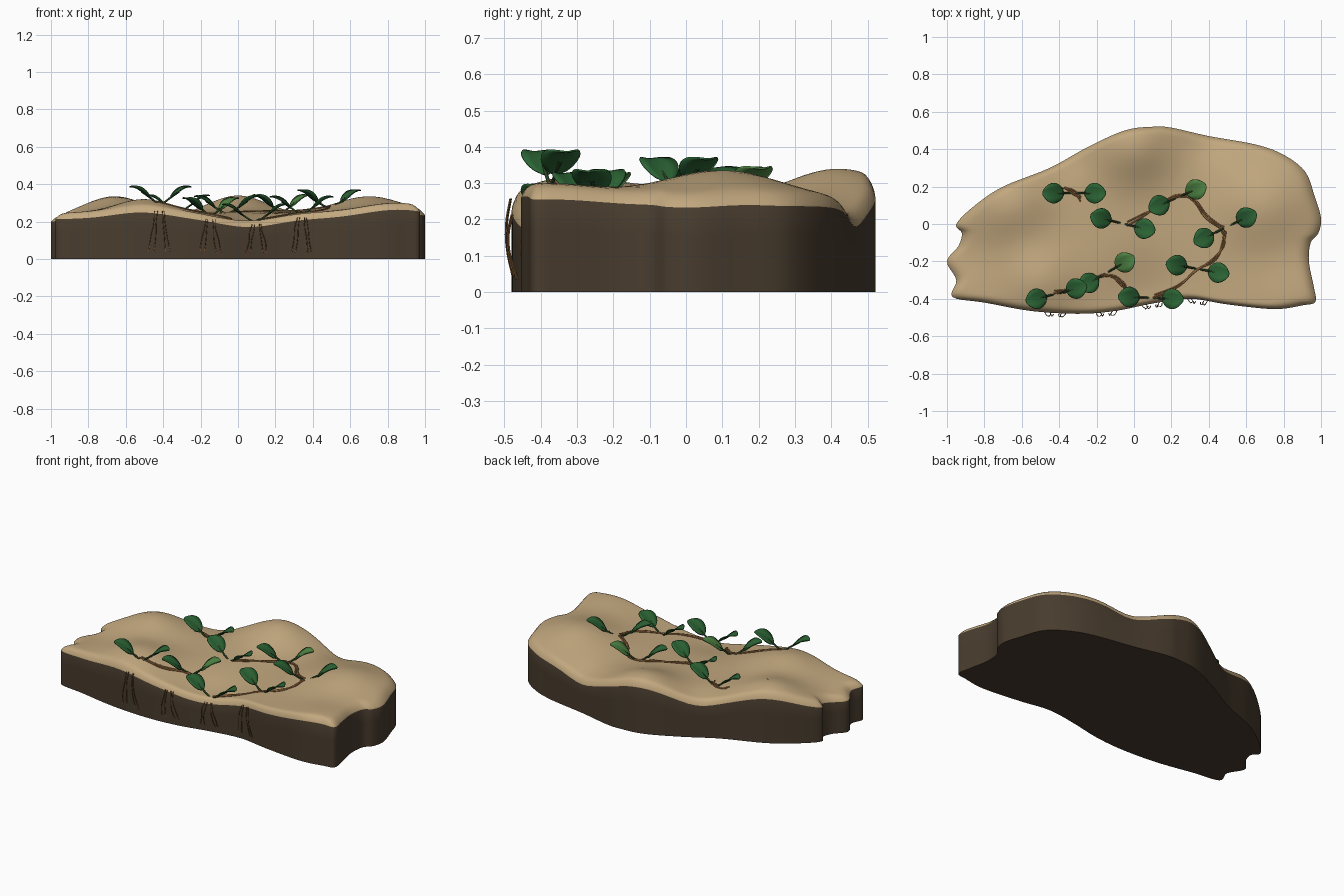
import bpy, bmesh, math, random
from mathutils import Vector

random.seed(4)
cube = bpy.data.objects.get("Cube")
if cube:
    bpy.data.objects.remove(cube)


def material(name, rgb):
    m = bpy.data.materials.new(name)
    m.use_nodes = True
    m.diffuse_color = (*rgb, 1)
    bsdf = m.node_tree.nodes["Principled BSDF"]
    bsdf.inputs["Base Color"].default_value = (*rgb, 1)
    bsdf.inputs["Roughness"].default_value = 0.9
    return m


SAND = material("sand", (0.54, 0.39, 0.21))
SOIL = material("dark soil", (0.065, 0.045, 0.027))
LEAF = material("leaf green", (0.025, 0.13, 0.035))
YOUNG = material("young leaf green", (0.08, 0.24, 0.06))
STEM = material("stem green", (0.02, 0.05, 0.015))
ROOT = material("root brown", (0.34, 0.16, 0.055))

# Shoreline outline, counter-clockwise from the front right-hand corner
OUTLINE = [(-.97, -.39), (-.8, -.42), (-.55, -.465), (-.3, -.48), (-.1, -.465),
           (.1, -.425), (.3, -.4), (.5, -.43), (.75, -.455), (.9, -.435),
           (.97, -.415), (.96, -.33), (.935, -.2), (.945, -.1), (.985, -.05),
           (1, .03), (.965, .15), (.915, .28), (.8, .37), (.65, .425),
           (.4, .47), (.2, .515), (.1, .52), (-.05, .5), (-.25, .41),
           (-.45, .3), (-.7, .2), (-.85, .1), (-.95, 0), (-.92, -.05),
           (-.94, -.12), (-1, -.2), (-.95, -.3)]

# Humps and hollows: x, y, height, radius
BUMPS = [(-.66, .1, .085, .2), (0, .42, .09, .2), (.7, .1, .085, .24),
         (-.5, -.3, .07, .2), (.05, -.4, -.045, .22), (.42, .5, -.04, .14),
         (-.35, .36, -.02, .12), (-.97, -.15, -.02, .15), (.85, -.4, .05, .25)]


def ground(x, y):
    return 0.25 + sum(a * math.exp(-((x - bx) ** 2 + (y - by) ** 2) / (r * r))
                      for bx, by, a, r in BUMPS)


def smooth_loop(points, steps):
    """Closed curve through the points."""
    n, out = len(points), []
    p = [Vector(q) for q in points]
    for i in range(n):
        a, b, c, d = (p[(i + k) % n] for k in (-1, 0, 1, 2))
        for s in range(steps):
            t = s / steps
            out.append(0.5 * (2 * b + (c - a) * t + (2 * a - 5 * b + 4 * c - d) * t * t
                              + (3 * b - a - 3 * c + d) * t ** 3))
    return out


def finish(bm, name, mats):
    mesh = bpy.data.meshes.new(name)
    bm.to_mesh(mesh)
    bm.free()
    for m in mats:
        mesh.materials.append(m)
    for f in mesh.polygons:
        f.use_smooth = True
    ob = bpy.data.objects.new(name, mesh)
    bpy.context.collection.objects.link(ob)
    return ob


def build_ground():
    """Rolling sand surface with a rounded rim, over a straight soil wall."""
    loop = smooth_loop(OUTLINE, 5)
    n = len(loop)
    bm = bmesh.new()
    center = bm.verts.new((0, 0, ground(0, 0)))
    scales = [i / 24 for i in range(1, 23)] + [.94, .96, .975, .988, .996, 1]
    rings = []
    for t in scales:
        drop = 0.035 * max(0, (t - .9) / .1) ** 4
        rings.append([bm.verts.new((p.x * t, p.y * t, ground(p.x * t, p.y * t) - drop))
                      for p in loop])
    rim = rings[-1]
    for k in (.66, .33, 0):
        rings.append([bm.verts.new((v.co.x, v.co.y, v.co.z * k)) for v in rim])
    for i in range(n):
        j = (i + 1) % n
        bm.faces.new((center, rings[0][i], rings[0][j]))
        for k in range(len(rings) - 1):
            f = bm.faces.new((rings[k][i], rings[k + 1][i], rings[k + 1][j], rings[k][j]))
            f.material_index = int(k >= len(scales) - 1)
    base = bm.faces.new(list(reversed(rings[-1])))
    base.material_index = 1
    ob = finish(bm, "ground_block", [SAND, SOIL])
    bpy.context.view_layer.objects.active = ob
    ob.select_set(True)
    bpy.ops.object.shade_smooth_by_angle(angle=math.radians(45))
    ob.select_set(False)


def tube(name, paths, radius, mat):
    """Several thin strands in one curve object."""
    cu = bpy.data.curves.new(name, "CURVE")
    cu.dimensions = "3D"
    cu.bevel_depth = radius
    cu.bevel_resolution = 1
    cu.resolution_u = 4
    for path in paths:
        sp = cu.splines.new("BEZIER")
        sp.bezier_points.add(len(path) - 1)
        for bp, co in zip(sp.bezier_points, path):
            bp.co = co
            bp.handle_left_type = bp.handle_right_type = "AUTO"
    cu.materials.append(mat)
    ob = bpy.data.objects.new(name, cu)
    bpy.context.collection.objects.link(ob)


def leaf(name, root, direction, length, mat):
    """Rounded blade that arches up and outward from the stalk end."""
    side = Vector((-direction.y, direction.x, 0))
    bm = bmesh.new()
    rows, cols = 12, 4
    grid = []
    for i in range(rows + 1):
        t = i / rows
        half = 0.054 * max(0.04, math.sin(math.pi * t ** .85)) ** .6
        rise = 0.062 * math.sin(t * math.pi * .5)
        grid.append([])
        for j in range(cols + 1):
            s = j / cols * 2 - 1
            co = (root + direction * length * t + side * half * s
                  + Vector((0, 0, rise + 0.012 * s * s * math.sin(math.pi * t))))
            grid[-1].append(bm.verts.new(co))
    for i in range(rows):
        for j in range(cols):
            bm.faces.new((grid[i][j], grid[i + 1][j], grid[i + 1][j + 1], grid[i][j + 1]))
    ob = finish(bm, name, [mat])
    ob.modifiers.new("thickness", "SOLIDIFY").thickness = 0.005


# Seedlings: centres of the two leaves, and whether the second is young
SEEDLINGS = [(-.43, .165, -.21, .165, 0), (-.175, .03, .055, -.025, 0),
             (.135, .1, .33, .185, 1), (.375, -.075, .6, .035, 0),
             (.23, -.22, .45, -.26, 0), (-.025, -.39, .205, -.4, 0),
             (-.52, -.4, -.31, -.345, 0), (-.24, -.315, -.05, -.205, 1)]


def build_seedling(k, ax, ay, bx, by, young):
    mid = Vector(((ax + bx) / 2, (ay + by) / 2, 0))
    foot = Vector((mid.x, mid.y, ground(mid.x, mid.y) - 0.01))
    stalks = []
    for n, (x, y) in enumerate(((ax, ay), (bx, by))):
        out = Vector((x, y, 0)) - mid
        reach = out.length
        out.normalize()
        start = foot + out * (reach - .055) + Vector((0, 0, .036))
        stalks.append([foot, foot + out * (reach - .055) * .5 + Vector((0, 0, .016)),
                       start, start + out * .05 + Vector((0, 0, .033))])
        leaf(f"leaf_{k}_{n}", start, out, .115, YOUNG if young and n else LEAF)
    tube(f"stalks_{k}", stalks, 0.0055, STEM)


# Creeping runners over the sand, each a loose bundle of strands
RUNNERS = [[(-.03, 0), (.05, .05), (.14, .1), (.24, .15), (.31, .13), (.38, .04), (.48, -.02)],
           [(.48, -.03), (.48, -.1), (.43, -.18), (.34, -.25), (.25, -.33), (.1, -.39)],
           [(-.42, .18), (-.37, .2), (-.32, .165), (-.28, .13)],
           [(-.42, -.37), (-.28, -.34), (-.14, -.27), (-.07, -.31), (-.03, -.35)]]


def build_runner(k, path):
    strands = []
    for _ in range(3):
        strand = []
        for x, y in path:
            x += random.uniform(-.012, .012)
            y += random.uniform(-.012, .012)
            strand.append((x, y, ground(x, y) + .003))
        strands.append(strand)
    tube(f"runner_{k}", strands, 0.004, ROOT)


def front_edge(x):
    pts = OUTLINE[:11]
    for (x0, y0), (x1, y1) in zip(pts, pts[1:]):
        if x0 <= x <= x1:
            return y0 + (y1 - y0) * (x - x0) / (x1 - x0)


def build_hanging_roots(k, x):
    """Fine roots spilling over the front wall in a spread pair."""
    strands = []
    for spread in (-.055, -.03, .03, .055):
        top = ground(x, front_edge(x)) - .02
        strand = []
        for t in (0, .3, .6, 1):
            px = x + spread * (.45 + .55 * t) + random.uniform(-.004, .004)
            bow = .022 * math.sin(math.pi * (.15 + .85 * t))
            strand.append((px, front_edge(px) - bow, top * (1 - t) + .035 * t))
        strands.append(strand)
    tube(f"hanging_roots_{k}", strands, 0.0022, ROOT)


build_ground()
for k, s in enumerate(SEEDLINGS):
    build_seedling(k, *s)
for k, path in enumerate(RUNNERS):
    build_runner(k, path)
for k, x in enumerate((-.42, -.15, .1, .34)):
    build_hanging_roots(k, x)
